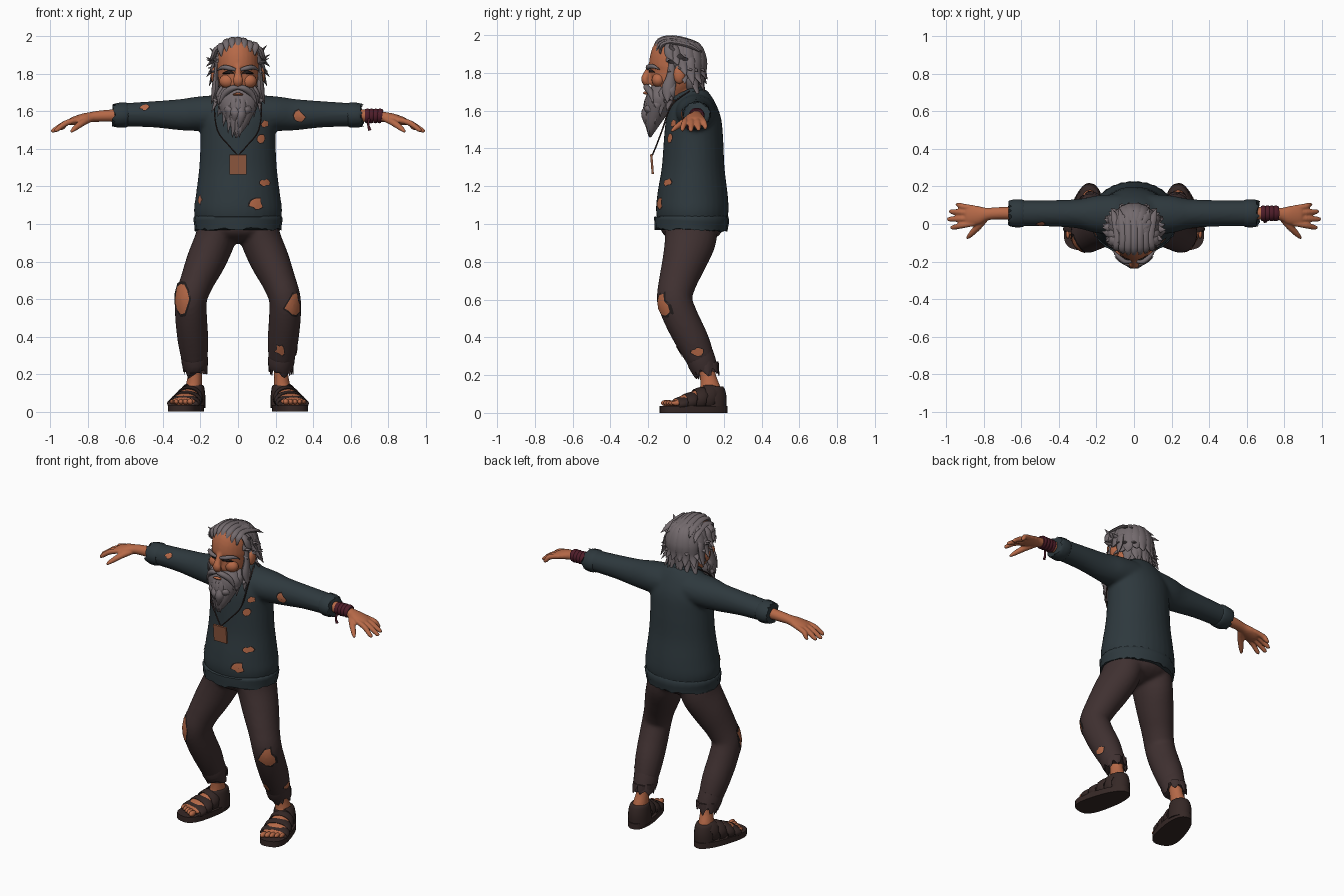
import bpy, bmesh, math, random
from mathutils import Vector, Matrix
from mathutils.bvhtree import BVHTree
random.seed(4)
R = random.uniform
X, Y = Vector((1, 0, 0)), Vector((0, 1, 0))

def mat(name, *c):
    m = bpy.data.materials.new(name)
    m.diffuse_color = (*c, 1)
    return m
SKIN = mat("skin", .47, .142, .064)
WOOL = mat("dark_wool", .027, .040, .047)
CLOTH = mat("brown_cloth", .050, .030, .030)
HAIR = mat("grey_hair", .170, .143, .152)
LEATHER = mat("dark_leather", .036, .021, .019)
RED = mat("red_cord", .075, .012, .022)
TAG = mat("wood_tag", .28, .10, .05)
DARK = mat("shadow_dark", .016, .012, .012)

def smooth_path(pts, k):
    """Catmull-Rom through tuples (x, y, z, half width, half depth)."""
    q = [Vector(p) for p in [pts[0], *pts, pts[-1]]]
    out = []
    for a, b, c, d in zip(q, q[1:], q[2:], q[3:]):
        for i in range(k):
            t = i / k
            out.append(.5 * (2*b + (c-a)*t + (2*a-5*b+4*c-d)*t*t + (3*b-a-3*c+d)*t**3))
    return out + [q[-1]]

def sweep(bm, pts, side=X, n=16, k=4, rib=0, jag=0):
    P = smooth_path(pts, k)
    C = [Vector(p[:3]) for p in P]
    rings = []
    for i, p in enumerate(P):
        t = (C[min(i+1, len(C)-1)] - C[max(i-1, 0)]).normalized()
        s = (side - t * side.dot(t)).normalized()
        b = t.cross(s)
        ring = []
        for j in range(n):
            a = 2 * math.pi * j / n
            f = 1 + rib * (j % 2)
            v = C[i] + f * (s * max(p[3], .001) * math.cos(a) + b * max(p[4], .001) * math.sin(a))
            if jag and i == len(P) - 1:
                v += t * R(-jag, jag)
            ring.append(bm.verts.new(v))
        rings.append(ring)
    for r, q in zip(rings, rings[1:]):
        for j in range(n):
            bm.faces.new((r[j], r[(j+1) % n], q[(j+1) % n], q[j]))
    bm.faces.new(rings[0])
    bm.faces.new(rings[-1])

def ball(bm, c, r, n=16):
    bmesh.ops.create_uvsphere(bm, u_segments=n, v_segments=n // 2 + 2, radius=1,
                              matrix=Matrix.Translation(c) @ Matrix.Diagonal((*r, 1)))

def done(bm, name, m, voxel=0, angle=60):
    bmesh.ops.recalc_face_normals(bm, faces=bm.faces)
    me = bpy.data.meshes.new(name)
    bm.to_mesh(me)
    bm.free()
    me.materials.append(m)
    o = bpy.data.objects.new(name, me)
    bpy.context.collection.objects.link(o)
    bpy.ops.object.select_all(action='DESELECT')
    o.select_set(True)
    bpy.context.view_layer.objects.active = o
    if voxel:   # fuse overlapping volumes into one soft skin
        r = o.modifiers.new("fuse", 'REMESH')
        r.mode, r.voxel_size = 'VOXEL', voxel
        s = o.modifiers.new("soften", 'SMOOTH')
        s.iterations, s.factor = 4, .5
        for mod in ("fuse", "soften"):
            bpy.ops.object.modifier_apply(modifier=mod)
    bpy.ops.object.shade_smooth_by_angle(angle=math.radians(angle))
    return o

def tube(name, m, pts, **kw):
    bm = bmesh.new()
    sweep(bm, pts, **kw)
    return done(bm, name, m)

def patch(target, c, d, w, h):
    """Ragged tear: dark rim with skin inside, laid on the target surface."""
    tree = BVHTree.FromObject(target, bpy.context.evaluated_depsgraph_get())
    c, d = Vector(c), Vector(d).normalized()
    u = d.cross(Vector((0, 0, 1))).normalized()
    v = u.cross(d)
    jit = [R(.65, 1.25) for _ in range(11)]
    for name, m, size, lift in (("tear_rim", DARK, 1.15, .002), ("tear_skin", SKIN, .95, .004)):
        bm = bmesh.new()
        rows = []
        for f in (.02, .35, .7, 1):
            row = []
            for j, q in enumerate(jit):
                a = 2 * math.pi * j / 11
                p = c + size * f * q * (u * w * math.cos(a) + v * h * math.sin(a))
                hit, nor, _, _ = tree.ray_cast(p - d * .5, d, .8)
                row.append(bm.verts.new(hit + nor * lift if hit else p))
            rows.append(row)
        for r, s in zip(rows, rows[1:]):
            for j in range(11):
                bm.faces.new((r[j], r[j-1], s[j-1], s[j]))
        done(bm, name, m)

# Sweater: torso and sleeves fused
bm = bmesh.new()
sweep(bm, [(0, .03, 1.0, .222, .18), (0, .033, 1.07, .235, .192), (0, .035, 1.16, .224, .186),
           (0, .038, 1.3, .207, .166), (0, .04, 1.45, .2, .157), (0, .04, 1.56, .2, .145),
           (0, .035, 1.64, .17, .115), (0, .025, 1.7, .1, .08)], n=32)
for s in (1, -1):
    sweep(bm, [(s*.08, .05, 1.59, .11, .1), (s*.2, .052, 1.588, .1, .093), (s*.3, .055, 1.583, .078, .084),
               (s*.45, .057, 1.585, .07, .07), (s*.63, .057, 1.582, .068, .061)], side=Y, n=24)
sweater = done(bm, "sweater", WOOL, .011)
tube("sweater_hem", WOOL, [(0, .03, 1.045, .225, .185), (0, .03, 1.03, .235, .196), (0, .028, .995, .23, .193),
     (0, .027, .968, .228, .19)], n=64, k=2, rib=.018, jag=.008)
tube("collar", WOOL, [(0, .01, 1.67, .115, .098), (0, .005, 1.695, .098, .086), (0, 0, 1.708, .082, .072)], n=32, k=2, rib=.02)

# Trousers: pelvis and bent legs fused
bm = bmesh.new()
ball(bm, (0, .03, .98), (.2, .165, .085), 24)
for s in (1, -1):
    sweep(bm, [(s*.1, .03, 1.0, .11, .14), (s*.125, .022, .91, .108, .136), (s*.172, -.01, .8, .104, .117),
               (s*.22, -.045, .69, .09, .1), (s*.25, -.06, .6, .085, .093), (s*.25, -.025, .5, .085, .092),
               (s*.24, .035, .38, .082, .088), (s*.232, .08, .28, .07, .075)], n=24)
trousers = done(bm, "trousers", CLOTH, .011)

for s, tag in ((1, "left"), (-1, "right")):
    tube(tag + "_trouser_cuff", CLOTH, [(s*.235, .07, .31, .07, .076), (s*.23, .085, .265, .071, .076),
         (s*.226, .105, .22, .062, .068)], n=22, k=2, jag=.03)
    for i in range(7):   # frayed cloth points
        a = i * .9 + s
        x, y = s*.228 + .06*math.cos(a), .1 + .065*math.sin(a)
        tube("frayed_edge", CLOTH, [(x, y, .27, .025, .008), (x*1.01, y+.005, .23, .018, .006), (x*1.02, y+.01, R(.185, .22), .002, .002)],
             side=Vector((-math.sin(a), math.cos(a), 0)), n=6, k=2)
    tube(tag + "_sleeve_cuff", WOOL, [(s*.585, .057, 1.582, .066, .058), (s*.6, .057, 1.582, .072, .065),
         (s*.64, .057, 1.58, .072, .064), (s*.662, .057, 1.58, .066, .058)], side=Y, n=32, k=2, rib=.05, jag=.01)

    # Forearm and hand
    bm = bmesh.new()
    sweep(bm, [(s*.6, .057, 1.58, .036, .036), (s*.72, .057, 1.576, .033, .031), (s*.785, .053, 1.57, .034, .027),
               (s*.83, .047, 1.562, .05, .026), (s*.885, .044, 1.547, .053, .021), (s*.9, .044, 1.542, .04, .012)], side=Y, n=20)
    for y0, x1, y1, z1 in ((.085, .95, .102, 1.505), (.058, .985, .066, 1.496), (.03, .995, .026, 1.491), (.004, .978, -.018, 1.495)):
        sweep(bm, [(s*.85, y0, 1.557, .015, .015), (s*.915, (y0+y1)/2, 1.539, .0165, .016),
                   (s*(x1-.015), y1, z1+.01, .0135, .013), (s*x1, y1, z1, .007, .007)], side=Y, n=10)
    sweep(bm, [(s*.79, .035, 1.56, .02, .018), (s*.83, -.012, 1.54, .02, .018), (s*.87, -.055, 1.51, .015, .014),
               (s*.892, -.078, 1.49, .007, .007)], side=X, n=10)
    done(bm, tag + "_hand", SKIN, .0055)

    # Ankle, foot and toes; f runs forward along the turned-out foot, w across it
    def foot(f, z, w=0):
        return (s * (.27 + f*.25 + w*.97), .04 - f*.97 + w*.25, z)
    F, W = Vector((s*.25, -.97, 0)), Vector((s*.97, .25, 0))
    bm = bmesh.new()
    sweep(bm, [(s*.228, .1, .3, .042, .045), (s*.23, .115, .2, .038, .043), (s*.236, .13, .12, .046, .056),
               (s*.238, .135, .05, .045, .055)])
    sweep(bm, [(*foot(-.15, .05), .03, .02), (*foot(-.08, .08), .05, .05), (*foot(0, .07), .062, .045),
               (*foot(.08, .055), .072, .028), (*foot(.115, .05), .06, .015)], side=W)
    done(bm, tag + "_foot", SKIN, .009)
    bm = bmesh.new()
    for i in range(5):
        ball(bm, foot(.135 - .007*i, .052, -.05 + .027*i), (.017 - .0015*i, .03, .017 - .001*i), 10)
    done(bm, tag + "_toes", SKIN)

    # Sandal: sole slab, heel cup, straps
    bm = bmesh.new()
    ring = []
    for i in range(32):
        a = 2 * math.pi * i / 32
        c, q = math.cos(a), math.sin(a)
        c2, q2 = math.copysign(abs(c)**.8, c), math.copysign(abs(q)**.75, q)
        ring.append(bm.verts.new(foot(.182*c2, 0, q2*.08*(1 + .2*c))))
    ext = bmesh.ops.extrude_face_region(bm, geom=[bm.faces.new(ring)])
    bmesh.ops.translate(bm, verts=[v for v in ext["geom"] if isinstance(v, bmesh.types.BMVert)], vec=(0, 0, .036))
    done(bm, tag + "_sandal_sole", LEATHER, 0, 40)
    tube(tag + "_heel_cup", LEATHER, [(s*.237, .135, .02, .064, .078), (s*.237, .138, .08, .063, .077),
         (s*.236, .137, .125, .057, .068), (s*.236, .137, .14, .05, .06)], n=20)
    for f, w, top in ((-.075, .064, .158), (-.025, .074, .138), (.03, .083, .112), (.078, .088, .09)):
        h = (top - .008) / 2
        z = .008 + h
        tube(tag + "_sandal_strap", LEATHER, [(*foot(f-.028, z), w*.92, h*.9), (*foot(f-.022, z), w, h),
             (*foot(f+.016, z-.006), w, h-.006), (*foot(f+.022, z-.006), w*.92, (h-.006)*.9)], side=W, n=24, k=2)

    # Ear, eye, brow, cheek
    bm = bmesh.new()
    ball(bm, (s*.122, -.035, 1.79), (.022, .032, .048))
    ball(bm, (s*.055, -.146, 1.762), (.045, .036, .038))
    done(bm, tag + "_ear_and_cheek", SKIN)
    tube(tag + "_eye", DARK, [(s*.022, -.193, 1.804, .002, .004), (s*.048, -.188, 1.81, .009, .006), (s*.082, -.166, 1.803, .002, .004)],
         side=Vector((0, 0, 1)), n=8)
    tube(tag + "_eyebrow", HAIR, [(s*.014, -.2, 1.822, .008, .008), (s*.05, -.2, 1.832, .013, .013), (s*.085, -.172, 1.834, .011, .011),
         (s*.112, -.14, 1.818, .002, .002)], side=Vector((0, 0, 1)), n=8)
    # Cord half from nape to tag
    tube(tag + "_neck_cord", LEATHER, [(s*.1, .02, 1.705, .004, .004), (s*.125, -.075, 1.63, .004, .004), (s*.11, -.125, 1.5, .004, .004),
         (s*.05, -.155, 1.42, .004, .004), (0, -.178, 1.365, .004, .004)], side=Y, n=6)

# Head with nose and neck
bm = bmesh.new()
sweep(bm, [(0, .01, 1.62, .07, .07), (0, -.02, 1.7, .068, .072)], n=20)
sweep(bm, [(0, -.08, 1.66, .06, .07), (0, -.075, 1.73, .097, .11), (0, -.062, 1.81, .111, .126), (0, -.06, 1.84, .113, .135),
           (0, -.055, 1.9, .11, .13), (0, -.045, 1.955, .085, .105), (0, -.04, 1.98, .04, .05)], n=28)
sweep(bm, [(0, -.18, 1.85, .016, .016), (0, -.205, 1.8, .019, .018), (0, -.217, 1.765, .029, .022), (0, -.2, 1.735, .018, .018)], n=14)
done(bm, "head", SKIN, .008)

# Hair: scalp cap with layered pointed locks falling from the crown
bm = bmesh.new()
ball(bm, (0, -.02, 1.862), (.122, .116, .124), 24)
ball(bm, (0, .03, 1.77), (.1, .055, .09), 20)
for layer, (count, reach, drop) in enumerate(((15, 1.0, 0), (12, 1.05, .075), (9, .95, .13))):
    for i in range(count):
        a = math.radians(-112 + 224 * i / (count-1) + R(-5, 5))
        d, side = Vector((math.sin(a), math.cos(a), 0)), Vector((math.cos(a), -math.sin(a), 0))
        tip = (1.685 if abs(a) < 1.1 else 1.75 if abs(a) < 1.5 else 1.82) + drop*.9 + R(-.02, .02)
        r = .116 * reach
        flick = .02 + .035 * abs(math.sin(a)) + .008 * layer
        o = Vector((0, -.025, 0))
        P = [o + d*.02 + Vector((0, -.03, 1.98)), o + d*r*.72 + Vector((0, 0, 1.95)), o + d*r + Vector((0, 0, 1.87)),
             o + d*(r*(.96 + .05*layer)) + Vector((0, 0, (1.87+tip)/2 - .01)), o + d*(r*.88 + flick) + Vector((0, 0, tip))]
        sweep(bm, [(*p, w, t) for p, w, t in zip(P, (.012, .028, .038, .029, .001), (.008, .013, .016, .013, .001))], side=side, n=8, k=3)
for s in (1, -1):   # flaring temple locks
    for y, z0, x1, z1 in ((-.09, 1.94, .15, 1.865), (-.06, 1.93, .17, 1.84), (-.02, 1.9, .168, 1.785), (.02, 1.88, .155, 1.735)):
        sweep(bm, [(s*.08, y, z0+.02, .015, .01), (s*.118, y, z0-.01, .026, .014), (s*.132, y+.005, (z0+z1)/2-.01, .024, .013),
                   (s*x1, y+.02, z1, .001, .001)], side=Y, n=8, k=3)
for i in range(7):   # swept-back front locks
    x = -.084 + .028 * i
    z = 1.985 - 4 * x * x + R(-.006, .006)
    sweep(bm, [(x*1.05, -.172 + 5*x*x, z-.06, .004, .004), (x*1.1, -.142 + 2*x*x, z-.014, .02, .012),
               (x, -.07, z, .023, .013), (x*1.2, .03, z-.022, .02, .012), (x*1.45, .085, z-.055, .001, .001)], n=8, k=3)
done(bm, "hair", HAIR)

# Beard: core, hanging locks in two rows, sideburns and moustache
bm = bmesh.new()
sweep(bm, [(0, -.115, 1.72, .085, .06), (0, -.135, 1.67, .112, .075), (0, -.155, 1.61, .095, .064),
           (0, -.178, 1.53, .05, .038), (-.01, -.188, 1.46, .004, .004)], n=20)
for row, count in ((0, 11), (1, 8)):
    for i in range(count):
        u = -1 + 2 * i / (count-1)
        top = 1.72 - .05*row - .02*(1-abs(u)) + .04*u*u
        tip = 1.45 + .15*abs(u)**1.2 + .05*row + R(-.02, .02)
        y = -.196 + .125*u*u - .012*row
        sweep(bm, [(.1*u, y + .012, top, .01, .008), (.124*u, y - .008, top-.05, .025, .017),
                   (.112*u, y - .014, (top+tip)/2 - .01, .024, .016), (.085*u - .012 + .045*u*abs(u), y*.75 - .05, tip, .001, .001)],
              side=Vector((.11, .25*u, 0)), n=8, k=3)
for s in (1, -1):
    sweep(bm, [(s*.112, -.075, 1.85, .016, .01), (s*.118, -.08, 1.78, .024, .014), (s*.122, -.095, 1.71, .034, .02),
               (s*.143, -.1, 1.64, .001, .001)], side=Y, n=8)
    sweep(bm, [(0, -.212, 1.728, .01, .012), (s*.035, -.207, 1.722, .017, .018), (s*.075, -.185, 1.69, .016, .016),
               (s*.102, -.175, 1.635, .001, .001)], side=Vector((0, 0, 1)), n=10)
done(bm, "beard", HAIR)
tube("lower_lip", SKIN, [(-.024, -.21, 1.69, .004, .01), (0, -.216, 1.694, .008, .012), (.024, -.21, 1.69, .004, .01)],
     side=Vector((0, 0, 1)), n=8)

# Pendant tag
bm = bmesh.new()
bmesh.ops.create_cube(bm, size=1, matrix=Matrix.Translation((0, -.18, 1.317)) @ Matrix.Rotation(.08, 4, 'X') @ Matrix.Diagonal((.092, .012, .105, 1)))
done(bm, "pendant_tag", TAG, 0, 30)

# Wrist cord wraps on one arm, with a loose end
for i in range(4):
    x = .69 + .022 * i
    tube("wrist_wrap", RED, [(x-.013, .057, 1.576, .038, .036), (x, .057, 1.576, .042, .04), (x+.013, .057, 1.574, .038, .036)],
         side=Y, n=18, k=3)
tube("wrist_cord_end", RED, [(.7, .02, 1.56, .007, .007), (.695, .012, 1.53, .006, .006), (.703, .015, 1.5, .009, .008)], n=8)

# Tears in sweater and trousers
for c, d, w, h in (((.1, 0, 1.105), Y, .036, .028), ((.14, 0, 1.22), Y, .024, .018), ((.12, 0, 1.455), Y, .024, .02),
                   ((.14, 0, 1.535), Y, .019, .019), ((.33, 0, 1.57), Y, .03, .032), ((-.5, .02, 1.617), (0, 1, -.25), .022, .017),
                   ((-.185, 0, 1.13), (.35, 1, 0), .016, .026)):
    patch(sweater, c, d, w, h)
for c, d, w, h in (((-.287, -.06, .6), (.2, 1, 0), .04, .08), ((.283, -.06, .57), (-.15, 1, 0), .043, .06),
                   ((.225, .05, .33), Y, .024, .03), ((.25, .07, .325), (-1, .1, 0), .032, .02)):
    patch(trousers, c, d, w, h)
